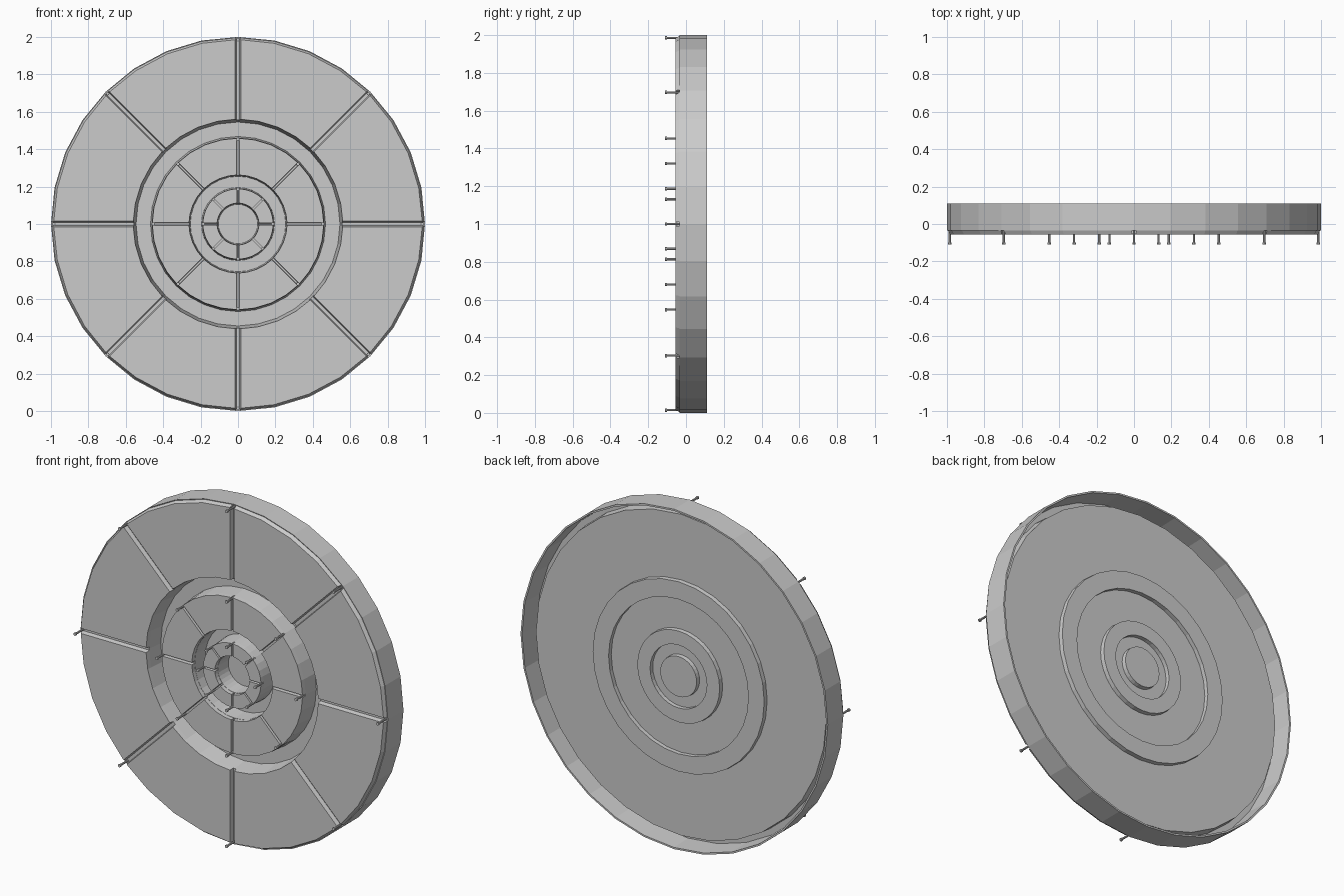
import bpy, bmesh, math
from mathutils import Matrix

if "Cube" in bpy.data.objects:
    bpy.data.objects.remove(bpy.data.objects["Cube"])

SIDES = 32


def pt(r, a, y):
    """Polar point on the upright disc, centre at z = 1."""
    return (r * math.sin(a), y, 1 + r * math.cos(a))


def finish(bm, name):
    bmesh.ops.remove_doubles(bm, verts=bm.verts, dist=1e-5)
    bmesh.ops.recalc_face_normals(bm, faces=bm.faces)
    me = bpy.data.meshes.new(name)
    bm.to_mesh(me)
    bm.free()
    ob = bpy.data.objects.new(name, me)
    bpy.context.collection.objects.link(ob)
    return ob


def lathe(name, profile):
    bm = bmesh.new()
    rings = []
    for r, y in profile:
        if r == 0:
            rings.append([bm.verts.new(pt(0, 0, y))] * SIDES)
        else:
            rings.append([bm.verts.new(pt(r, 2 * math.pi * i / SIDES, y)) for i in range(SIDES)])
    for a, b in zip(rings, rings[1:]):
        for i in range(SIDES):
            j = (i + 1) % SIDES
            vs = list(dict.fromkeys((a[i], a[j], b[j], b[i])))
            bm.faces.new(vs)
    return finish(bm, name)


def sector_outline(r0, r1, gap, a0):
    """Outline of one eighth of a ring, straight gaps on both sides."""
    step = math.pi / 4

    def arc(r):
        off = math.asin(gap / r)
        return [off] + [step * k / 4 for k in (1, 2, 3)] + [step - off]
    return [(r1, a0 + a) for a in arc(r1)] + [(r0, a0 + a) for a in reversed(arc(r0))]


def panels(name, r0, r1, gap, draft):
    bm = bmesh.new()
    for k in range(8):
        a0 = k * math.pi / 4
        loops = []
        for y, d in ((-0.055, 0), (-0.03, draft)):
            loops.append([bm.verts.new(pt(r, a, y)) for r, a in
                          sector_outline(r0 - d * 0.3, r1 + d, gap - d * 0.5, a0)])
        f, b = loops
        n = len(f)
        bm.faces.new(f)
        bm.faces.new(b)
        for i in range(n):
            bm.faces.new((f[i], f[(i + 1) % n], b[(i + 1) % n], b[i]))
    return finish(bm, name)


def pins(name, radius):
    bm = bmesh.new()
    for k in range(8):
        x, _, z = pt(radius, k * math.pi / 4, 0)
        # shaft and small head
        for r, y0, y1 in ((0.006, -0.10, -0.03), (0.009, -0.11, -0.10)):
            m = Matrix.Translation((x, (y0 + y1) / 2, z)) @ Matrix.Rotation(math.pi / 2, 4, 'X')
            bmesh.ops.create_cone(bm, cap_ends=True, segments=8, radius1=r, radius2=r,
                                  depth=y1 - y0, matrix=m)
    return finish(bm, name)


# Main body: sunken channels in front, open rim and low ridges at the back
front = [(0, .06), (.105, .06), (.11, -.03), (.19, -.03), (.195, .06), (.255, .06),
         (.26, -.03), (.46, -.03), (.468, .06), (.545, .06), (.557, -.03),
         (.985, -.03), (1, -.035)]
back = [(1, .11), (.99, .11), (.985, -.02), (.95, -.02), (.945, .045),
        (.56, .045), (.558, .07), (.455, .07), (.455, .045), (.27, .045), (.268, .07),
        (.185, .07), (.185, .045), (.12, .045), (.118, .07), (0, .07)]
lathe("body", front + back)

# Raised panels separated by radial grooves
panels("outer_panels", .56, .985, .015, .012)
panels("middle_panels", .262, .458, .007, .003)
panels("inner_panels", .112, .188, .005, .002)

# Small pins at the outer ends of the grooves
pins("outer_pins", .985)
pins("middle_pins", .453)
pins("inner_pins", .186)
